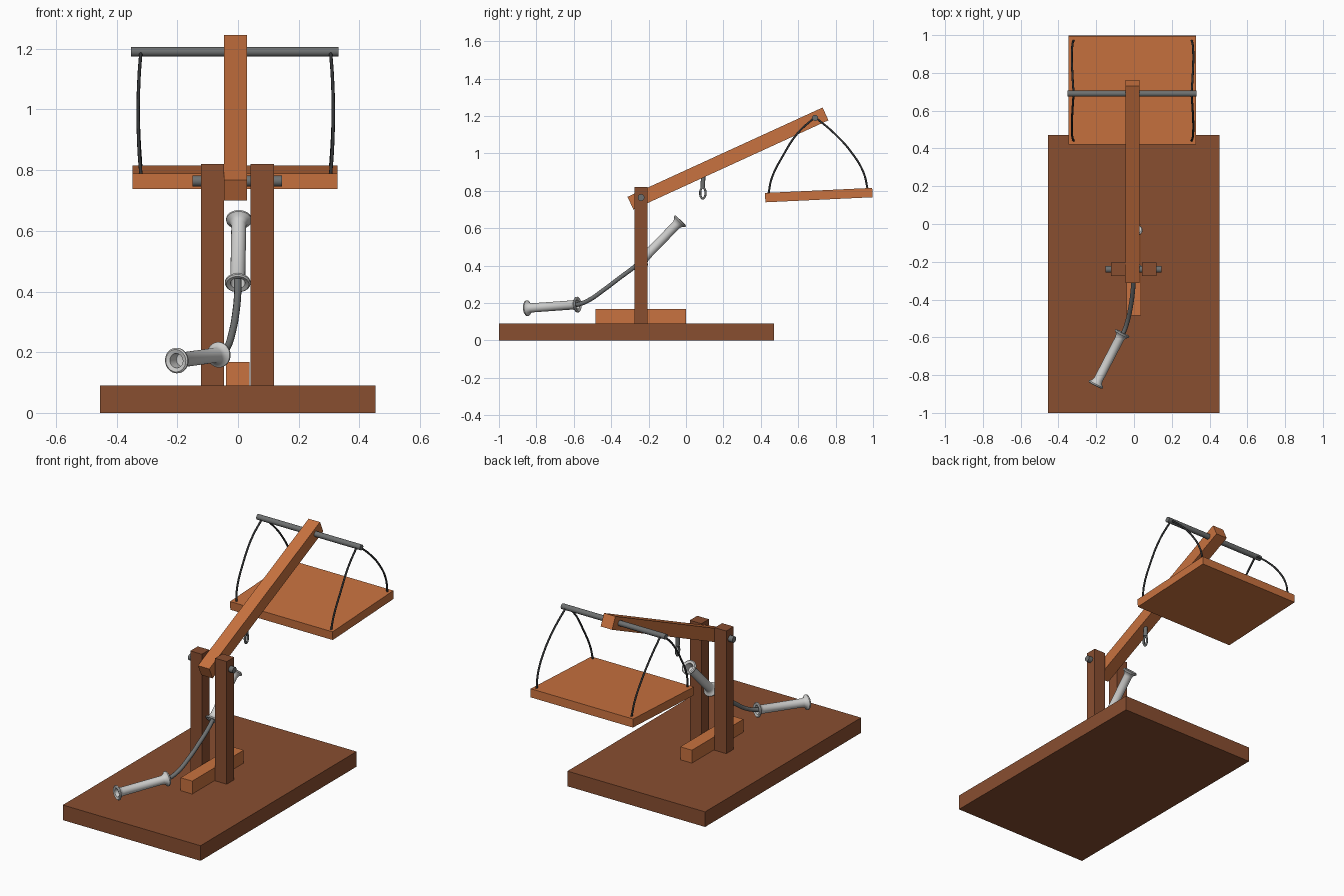
import bpy, bmesh, math
from mathutils import Vector

if "Cube" in bpy.data.objects:
    bpy.data.objects.remove(bpy.data.objects["Cube"])


def material(name, rgb):
    m = bpy.data.materials.new(name)
    m.diffuse_color = (*rgb, 1)
    m.use_nodes = True
    m.node_tree.nodes["Principled BSDF"].inputs["Base Color"].default_value = m.diffuse_color
    return m


DARK_WOOD = material("dark wood", (0.25, 0.077, 0.030))
LIGHT_WOOD = material("light wood", (0.58, 0.168, 0.050))
STEEL = material("dark steel", (0.155, 0.162, 0.162))
SILVER = material("pale metal", (0.62, 0.62, 0.61))
ROPE = material("black rope", (0.03, 0.032, 0.034))


def add_mesh(name, bm, mat, smooth=False):
    bmesh.ops.recalc_face_normals(bm, faces=bm.faces)
    me = bpy.data.meshes.new(name)
    bm.to_mesh(me)
    bm.free()
    return add_object(name, me, mat, smooth)


def add_object(name, me, mat, smooth):
    me.materials.clear()
    me.materials.append(mat)
    ob = bpy.data.objects.new(name, me)
    bpy.context.collection.objects.link(ob)
    if smooth:
        bpy.ops.object.select_all(action='DESELECT')
        ob.select_set(True)
        bpy.context.view_layer.objects.active = ob
        bpy.ops.object.shade_smooth_by_angle(angle=math.radians(40))
    return ob


def box(name, centre, size, mat, tilt=0):
    bm = bmesh.new()
    bmesh.ops.create_cube(bm, size=1)
    bmesh.ops.scale(bm, vec=size, verts=bm.verts)
    ob = add_mesh(name, bm, mat)
    ob.location = centre
    ob.rotation_euler.x = math.radians(tilt)
    return ob


def lathe(name, profile, start, end, mat, sides=32):
    """Revolve (radius, distance) points about the line start -> end."""
    start, end = Vector(start), Vector(end)
    rot = (end - start).to_track_quat('Z', 'Y')
    bm = bmesh.new()
    rings = []
    for r, t in profile:
        n = sides if r > 0 else 1
        rings.append([bm.verts.new(start + rot @ Vector((
            r * math.cos(math.tau * i / sides), r * math.sin(math.tau * i / sides), t)))
            for i in range(n)])
    for a, b in zip(rings, rings[1:]):
        for i in range(sides):
            j = (i + 1) % sides
            quad = [a[i % len(a)], a[j % len(a)], b[j % len(b)], b[i % len(b)]]
            bm.faces.new(list(dict.fromkeys(quad)))
    return add_mesh(name, bm, mat, True)


def rod(name, start, end, radius, mat):
    length = (Vector(end) - Vector(start)).length
    return lathe(name, [(0, 0), (radius, 0), (radius, length), (0, length)], start, end, mat)


def tube(name, points, radius, mat, cyclic=False):
    cu = bpy.data.curves.new(name, 'CURVE')
    cu.dimensions = '3D'
    cu.bevel_depth = radius
    cu.bevel_resolution = 3
    cu.use_fill_caps = True
    cu.resolution_u = 8
    sp = cu.splines.new('BEZIER')
    sp.bezier_points.add(len(points) - 1)
    sp.use_cyclic_u = cyclic
    for bp, p in zip(sp.bezier_points, points):
        bp.co = p
        bp.handle_left_type = bp.handle_right_type = 'AUTO'
    tmp = bpy.data.objects.new(name + "_path", cu)
    bpy.context.collection.objects.link(tmp)
    bpy.context.view_layer.update()
    me = bpy.data.meshes.new_from_object(tmp.evaluated_get(bpy.context.evaluated_depsgraph_get()))
    bpy.data.objects.remove(tmp)
    return add_object(name, me, mat, True)


# Base board, keel block and the two uprights
box("base_board", (-0.001, -0.265, 0.045), (0.908, 1.47, 0.09), DARK_WOOD)
box("base_block", (-0.001, -0.242, 0.128), (0.077, 0.485, 0.078), LIGHT_WOOD)
for side, x in (("left", -0.084), ("right", 0.08)):
    box(side + "_upright", (x, -0.24, 0.455), (0.076, 0.07, 0.732), DARK_WOOD)

# Swing arm on its pivot pin
box("swing_arm", (-0.008, 0.2245, 0.9725), (0.075, 1.147, 0.075), LIGHT_WOOD, 24.6)
rod("pivot_pin", (-0.15, -0.24, 0.764), (0.145, -0.24, 0.764), 0.018, STEEL)

# Crossbar and hanging platform
rod("crossbar", (-0.352, 0.69, 1.19), (0.332, 0.69, 1.19), 0.016, STEEL)
box("hanging_platform", (-0.01, 0.71, 0.777), (0.676, 0.574, 0.05), LIGHT_WOOD, 2.7)

# Four bowed ropes: (y, z) paths for front and back, repeated each side
rope_paths = {
    "front": [(0.685, 1.19), (0.597, 1.108), (0.517, 0.985), (0.458, 0.866), (0.441, 0.785)],
    "back": [(0.695, 1.19), (0.792, 1.108), (0.885, 1.005), (0.949, 0.898), (0.972, 0.805)],
}
bulge = [0, 0.006, 0.009, 0.006, 0]
for side, x, s in (("left", -0.32, -1), ("right", 0.305, 1)):
    for end, path in rope_paths.items():
        tube(f"{side}_{end}_rope",
             [(x + s * b, y, z) for (y, z), b in zip(path, bulge)], 0.0055, ROPE)

# Eye hook under the arm
rod("hook_stem", (-0.008, 0.092, 0.90), (-0.008, 0.09, 0.818), 0.012, STEEL)
tube("hook_ring", [(-0.008, 0.09 + 0.014 * math.cos(math.tau * i / 8),
                    0.788 + 0.029 * math.sin(math.tau * i / 8)) for i in range(8)],
     0.006, STEEL, True)

# Two spool-shaped handles with hollow flared ends
half = [(0, 0.05), (0.021, 0.045), (0.024, 0.004), (0.037, 0), (0.042, 0.004),
        (0.042, 0.010), (0.030, 0.019), (0.0245, 0.034)]


def handle(name, start, end):
    length = (Vector(end) - Vector(start)).length
    profile = half + [(r, length - t) for r, t in reversed(half)]
    lathe(name, profile, start, end, SILVER)


handle("lower_handle", (-0.205, -0.855, 0.172), (-0.06, -0.575, 0.192))
handle("upper_handle", (0.003, -0.028, 0.642), (-0.001, -0.24, 0.424))

# Bent cord joining the handles
tube("joining_cord", [(-0.001, -0.215, 0.450), (-0.001, -0.27, 0.398), (-0.006, -0.35, 0.338),
                      (-0.018, -0.44, 0.270), (-0.036, -0.52, 0.215), (-0.056, -0.575, 0.193),
                      (-0.072, -0.60, 0.190)], 0.012, STEEL)
